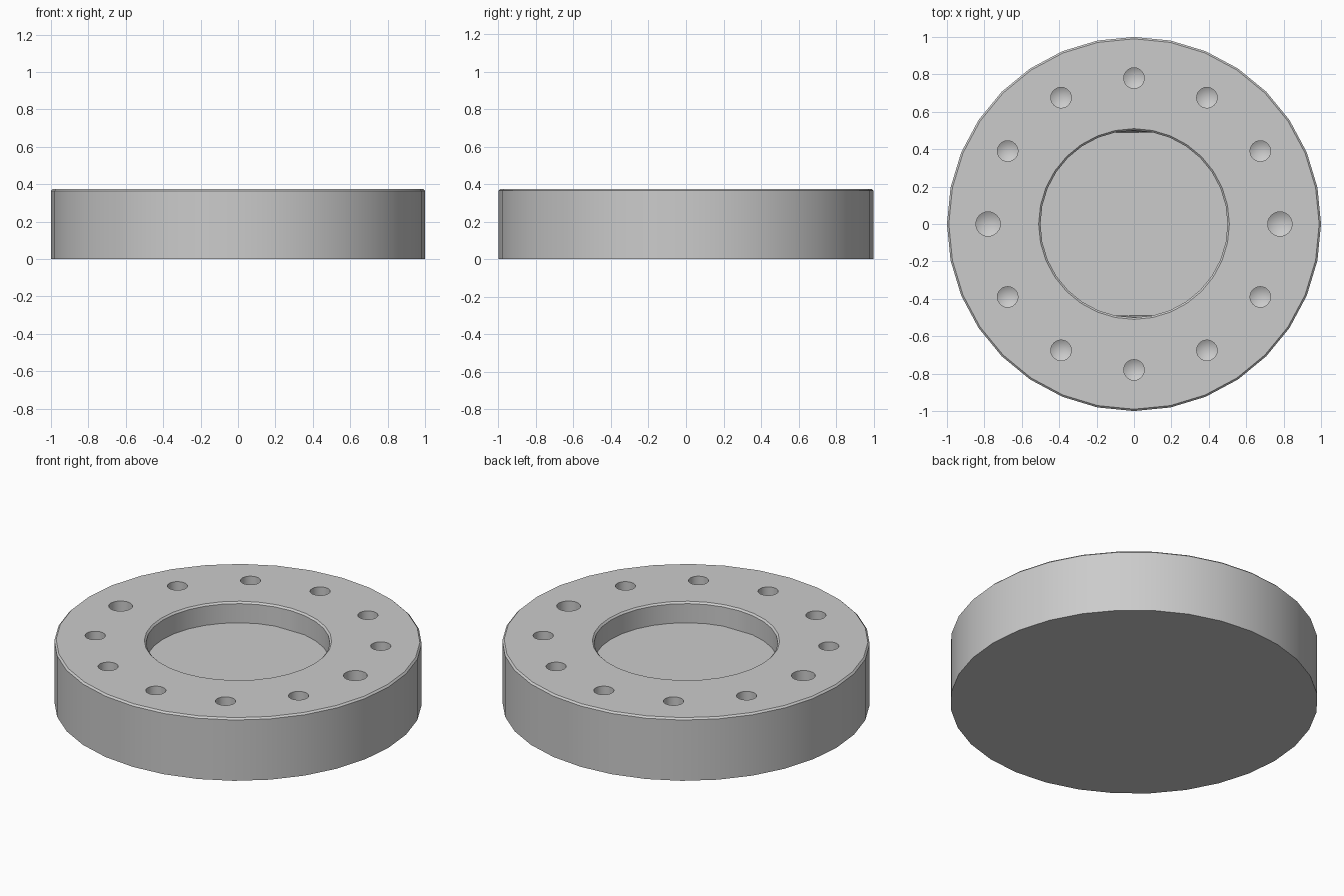
import bpy, bmesh
from math import sin, cos, pi

cube = bpy.data.objects.get("Cube")
if cube:
    bpy.data.objects.remove(cube, do_unlink=True)

HEIGHT = 0.375
FLOOR = 0.25
SIDES = 32


def ring(bm, radius, z, sides, cx=0, cy=0):
    return [bm.verts.new((cx + radius * cos(2 * pi * i / sides),
                          cy + radius * sin(2 * pi * i / sides), z))
            for i in range(sides)]


def bridge(bm, lower, upper):
    n = len(lower)
    for i in range(n):
        j = (i + 1) % n
        bm.faces.new((lower[i], lower[j], upper[j], upper[i]))


def finish(bm, name):
    bmesh.ops.recalc_face_normals(bm, faces=bm.faces)
    mesh = bpy.data.meshes.new(name)
    bm.to_mesh(mesh)
    bm.free()
    obj = bpy.data.objects.new(name, mesh)
    bpy.context.collection.objects.link(obj)
    return obj


steel = bpy.data.materials.new("plain grey")
steel.use_nodes = True
grey = (0.6, 0.6, 0.6, 1)
steel.diffuse_color = grey
steel.node_tree.nodes["Principled BSDF"].inputs["Base Color"].default_value = grey

# Flange body: chamfered disc with a shallow chamfered recess
bm = bmesh.new()
profile = [(1, 0), (1, HEIGHT - 0.01), (0.99, HEIGHT),
           (0.51, HEIGHT), (0.5, HEIGHT - 0.01), (0.5, FLOOR)]
rings = [ring(bm, r, z, SIDES) for r, z in profile]
for a, b in zip(rings, rings[1:]):
    bridge(bm, a, b)
# Small flats on the front and back of the recess floor
for i in (SIDES // 4, 3 * SIDES // 4):
    rings[-1][i].co.y *= cos(2 * pi / SIDES)
bm.faces.new(rings[0])
bm.faces.new(rings[-1])
flange = finish(bm, "flange_body")
flange.data.materials.append(steel)

# Ring of blind drilled holes with conical bottoms, two of them wider
bm = bmesh.new()
for k in range(12):
    angle = k * pi / 6
    cx, cy = 0.78 * cos(angle), 0.78 * sin(angle)
    radius = 0.065 if k % 6 == 0 else 0.055
    low = ring(bm, radius, 0.14, 24, cx, cy)
    top = ring(bm, radius, HEIGHT + 0.1, 24, cx, cy)
    bridge(bm, low, top)
    bm.faces.new(top)
    tip = bm.verts.new((cx, cy, 0.14 - radius * 0.6))
    for i in range(24):
        bm.faces.new((low[i], tip, low[(i + 1) % 24]))
drill = finish(bm, "hole_cutter")
drill.hide_render = True
drill.data.materials.append(steel)

cut = flange.modifiers.new("bolt_holes", "BOOLEAN")
cut.operation = "DIFFERENCE"
cut.solver = "EXACT"
cut.object = drill

bpy.ops.object.select_all(action="DESELECT")
flange.select_set(True)
bpy.context.view_layer.objects.active = flange
bpy.ops.object.modifier_apply(modifier=cut.name)
bpy.data.objects.remove(drill, do_unlink=True)
bpy.ops.object.shade_smooth_by_angle(angle=pi / 7)
